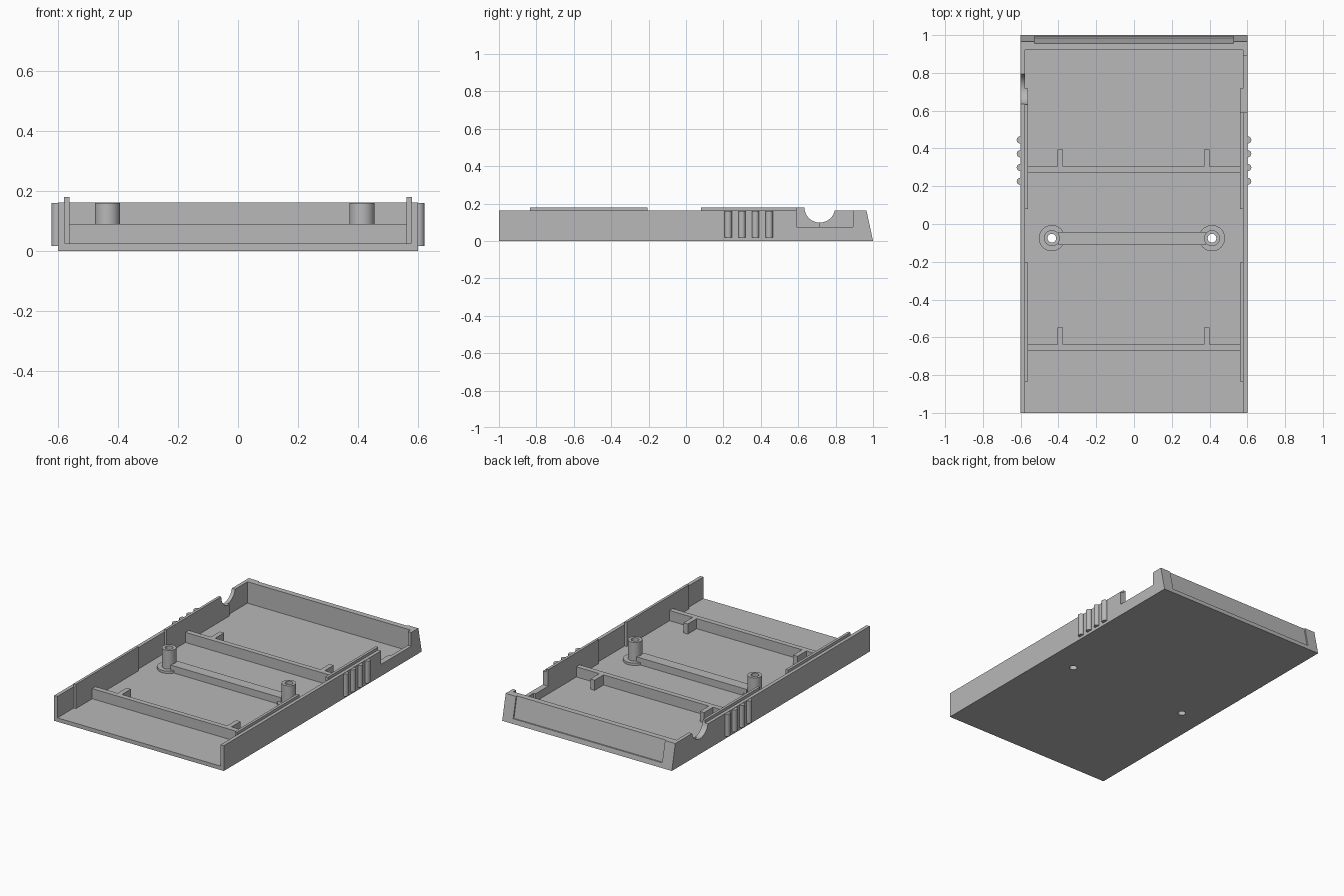
import bpy, bmesh, math

cube = bpy.data.objects.get("Cube")
if cube:
    bpy.data.objects.remove(cube, do_unlink=True)

grey = bpy.data.materials.new("plain grey")
grey.use_nodes = True
grey.diffuse_color = (0.48, 0.48, 0.48, 1)
grey.node_tree.nodes["Principled BSDF"].inputs["Base Color"].default_value = grey.diffuse_color


def finish(name, bm):
    bmesh.ops.recalc_face_normals(bm, faces=bm.faces[:])
    mesh = bpy.data.meshes.new(name)
    bm.to_mesh(mesh)
    bm.free()
    mesh.materials.append(grey)
    obj = bpy.data.objects.new(name, mesh)
    bpy.context.collection.objects.link(obj)
    return obj


def prism(name, profile, x0, x1):
    """Extrude a (y, z) profile along x."""
    bm = bmesh.new()
    face = bm.faces.new([bm.verts.new((x0, y, z)) for y, z in profile])
    moved = bmesh.ops.extrude_face_region(bm, geom=[face])["geom"]
    verts = [g for g in moved if isinstance(g, bmesh.types.BMVert)]
    bmesh.ops.translate(bm, vec=(x1 - x0, 0, 0), verts=verts)
    return finish(name, bm)


def box(name, x0, x1, y0, y1, z0, z1):
    return prism(name, [(y0, z0), (y1, z0), (y1, z1), (y0, z1)], x0, x1)


def cylinder(name, x, y, radius, z0, z1, sides=40):
    bm = bmesh.new()
    bmesh.ops.create_cone(bm, cap_ends=True, segments=sides, radius1=radius,
                          radius2=radius, depth=z1 - z0)
    bmesh.ops.translate(bm, vec=(x, y, (z0 + z1) / 2), verts=bm.verts[:])
    return finish(name, bm)


def cut(obj, cutters):
    for cutter in cutters:
        mod = obj.modifiers.new("cut", 'BOOLEAN')
        mod.operation = 'DIFFERENCE'
        mod.solver = 'EXACT'
        mod.object = cutter
    bpy.context.view_layer.update()
    graph = bpy.context.evaluated_depsgraph_get()
    mesh = bpy.data.meshes.new_from_object(obj.evaluated_get(graph))
    obj.modifiers.clear()
    obj.data = mesh


def smooth(obj):
    bpy.ops.object.select_all(action='DESELECT')
    obj.select_set(True)
    bpy.context.view_layer.objects.active = obj
    bpy.ops.object.shade_smooth_by_angle(angle=math.radians(30))


FLOOR, RIM, INNER = 0.025, 0.162, 0.577
BOSS_Y, BOSS_X = -0.075, (-0.435, 0.413)

# Cutters
cavity = box("cavity_cutter", -INNER, INNER, -1.2, 0.92, FLOOR, 0.4)
port = box("port_cutter", 0.5, 0.7, 0.59, 0.893, 0.075, 0.4)
arc = [(0.715 + 0.082 * math.cos(a), 0.18 + 0.082 * math.sin(a))
       for a in (math.pi + math.pi * i / 24 for i in range(25))]
notch = prism("notch_cutter", arc + [(0.797, 0.3), (0.633, 0.3)], -0.7, -0.5)
recess = prism("recess_cutter", [(0.985, 0.03), (1.1, 0.03), (1.1, 0.2), (0.948, 0.2)],
               -0.527, 0.527)
holes = [cylinder("hole_cutter", x, BOSS_Y, 0.023, -0.1, 0.3) for x in BOSS_X]

# Tray with open front and sloping back wall
tray = prism("tray", [(-1, 0), (1, 0), (0.965, RIM), (-1, RIM)], -0.6, 0.6)
cut(tray, [cavity, port, notch, recess] + holes)
smooth(tray)

# Raised inner lips along both side walls
for side, x0, x1 in (("left", 0.562, 0.579), ("right", -0.579, -0.562)):
    box("front_lip_" + side, x0, x1, -0.835, -0.205, 0.02, 0.18)
    lip = box("rear_lip_" + side, x0, x1, 0.08, 0.717, 0.02, 0.18)
    cut(lip, [port if side == "left" else notch])

# Crossbars with short tabs
for name, y in (("front", -0.67), ("rear", 0.272)):
    box(name + "_crossbar", -0.57, 0.57, y, y + 0.033, 0.02, 0.09)
    for x in (-0.39, 0.385):
        box(name + "_crossbar_tab", x - 0.015, x + 0.015, y + 0.03, y + 0.123, 0.02, 0.09)

# Screw bosses with flanges, joined by a low bar
for x in BOSS_X:
    for name, radius, top in (("boss_flange", 0.069, 0.04), ("screw_boss", 0.042, 0.16)):
        part = cylinder(name, x, BOSS_Y, radius, 0.015, top)
        cut(part, holes)
        smooth(part)
box("boss_bar", -0.4, 0.38, -0.11, -0.042, 0.02, 0.07)

# Rounded grip ribs on the outside
for x in (-0.602, 0.602):
    for i in range(4):
        smooth(cylinder("grip_rib", x, 0.226 + 0.073 * i, 0.019, 0.018, 0.16, 24))

for cutter in [cavity, port, notch, recess] + holes:
    bpy.data.objects.remove(cutter, do_unlink=True)
